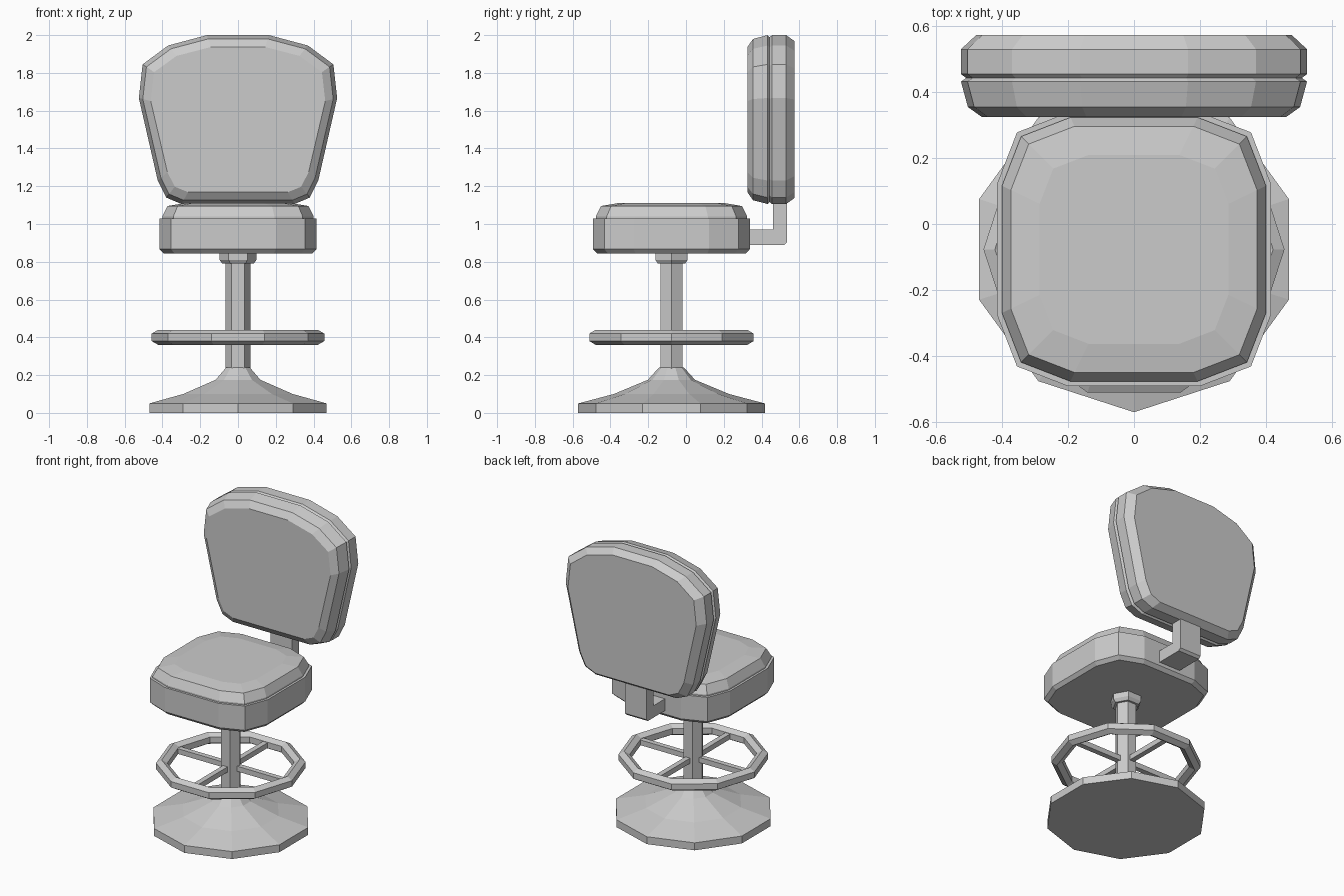
import bpy
import bmesh
from math import sin, cos, pi, radians

cube = bpy.data.objects.get("Cube")
if cube:
    bpy.data.objects.remove(cube, do_unlink=True)

GREY = (0.6, 0.6, 0.6, 1)
mat = bpy.data.materials.new("grey")
mat.use_nodes = True
mat.diffuse_color = GREY
mat.node_tree.nodes["Principled BSDF"].inputs["Base Color"].default_value = GREY

AXIS_Y = -0.077  # the post, base and seat share this axis


def loft(name, loops, closed=False):
    """Skin a stack of matching point loops; cap the ends, or join them."""
    bm = bmesh.new()
    rings = [[bm.verts.new(p) for p in loop] for loop in loops]
    pairs = list(zip(rings, rings[1:]))
    if closed:
        pairs.append((rings[-1], rings[0]))
    else:
        bm.faces.new(rings[0])
        bm.faces.new(rings[-1])
    n = len(rings[0])
    for a, b in pairs:
        for i in range(n):
            j = (i + 1) % n
            bm.faces.new((a[i], a[j], b[j], b[i]))
    bmesh.ops.recalc_face_normals(bm, faces=bm.faces)
    mesh = bpy.data.meshes.new(name)
    bm.to_mesh(mesh)
    bm.free()
    mesh.materials.append(mat)
    obj = bpy.data.objects.new(name, mesh)
    bpy.context.collection.objects.link(obj)
    return obj


def turned(name, profile, sides, start=0, closed=False):
    """Low-poly turned part from (radius, height) pairs."""
    angles = [radians(start) + 2 * pi * i / sides for i in range(sides)]
    loops = [[(r * cos(a), AXIS_Y + r * sin(a), z) for a in angles] for r, z in profile]
    return loft(name, loops, closed)


def box(name, centre, size):
    cx, cy, cz = centre
    sx, sy, sz = (s / 2 for s in size)
    corners = [(-sx, -sy), (sx, -sy), (sx, sy), (-sx, sy)]
    return loft(name, [[(cx + x, cy + y, cz + z) for x, y in corners] for z in (-sz, sz)])


# Base, post and collar
turned("base", [(0.494, 0), (0.494, 0.05), (0.305, 0.1), (0.125, 0.175), (0.066, 0.24)], 10, 90)
turned("post", [(0.067, 0.2), (0.067, 0.85)], 6)
turned("collar", [(0.083, 0.79), (0.098, 0.81), (0.098, 0.85)], 6)

# Foot ring with a six-sided section, and its four spokes
section = [(0.422 + 0.04 * cos(a), 0.4 + 0.04 * sin(a))
           for a in (radians(30 + 60 * i) for i in range(6))]
turned("foot_ring", section, 10, closed=True)
for side, label in ((-1, "right"), (1, "left")):
    box(f"spoke_{label}", (side * 0.22, AXIS_Y, 0.4), (0.38, 0.035, 0.035))
for side, label in ((-1, "front"), (1, "back")):
    box(f"spoke_{label}", (0, AXIS_Y + side * 0.21, 0.4), (0.035, 0.36, 0.035))

# Seat: rounded square outline, a pan with a cushion on top
quarter = [(0.415, 0.2), (0.355, 0.355), (0.2, 0.415)]
outline = []
for turn in range(4):
    for x, y in quarter:
        for _ in range(turn):
            x, y = -y, x
        outline.append((x, y))


def seat_part(name, layers):
    loft(name, [[(x * s, AXIS_Y + y * s, z) for x, y in outline] for s, z in layers])


seat_part("seat_pan", [(0.95, 0.845), (1, 0.867), (1, 1.03)])
seat_part("seat_cushion", [(0.965, 1.02), (0.965, 1.04), (0.9, 1.095), (0.69, 1.11)])

# Backrest: half outline mirrored, with front and rear halves meeting in a groove
half = [(0.164, 2.0), (0.37, 1.945), (0.505, 1.845), (0.525, 1.667),
        (0.425, 1.23), (0.38, 1.14), (0.3, 1.106)]
shape = half + [(-x, z) for x, z in reversed(half)]
MID_Z = 1.55
layers = [(0.325, 0.88, 0.86), (0.355, 0.96, 0.955), (0.432, 1, 1), (0.443, 0.97, 0.975),
          (0.455, 1, 1), (0.53, 1, 1), (0.574, 0.91, 0.93)]
loft("backrest", [[(x * sx, y, MID_Z + (z - MID_Z) * sz) for x, z in shape]
                  for y, sx, sz in layers])

# L-shaped bracket holding the backrest
bracket = [(0.29, 0.89), (0.52, 0.89), (0.535, 0.905), (0.535, 1.16),
           (0.46, 1.16), (0.46, 0.97), (0.29, 0.97)]
loft("back_bracket", [[(x, y, z) for y, z in bracket] for x in (-0.08, 0.08)])
